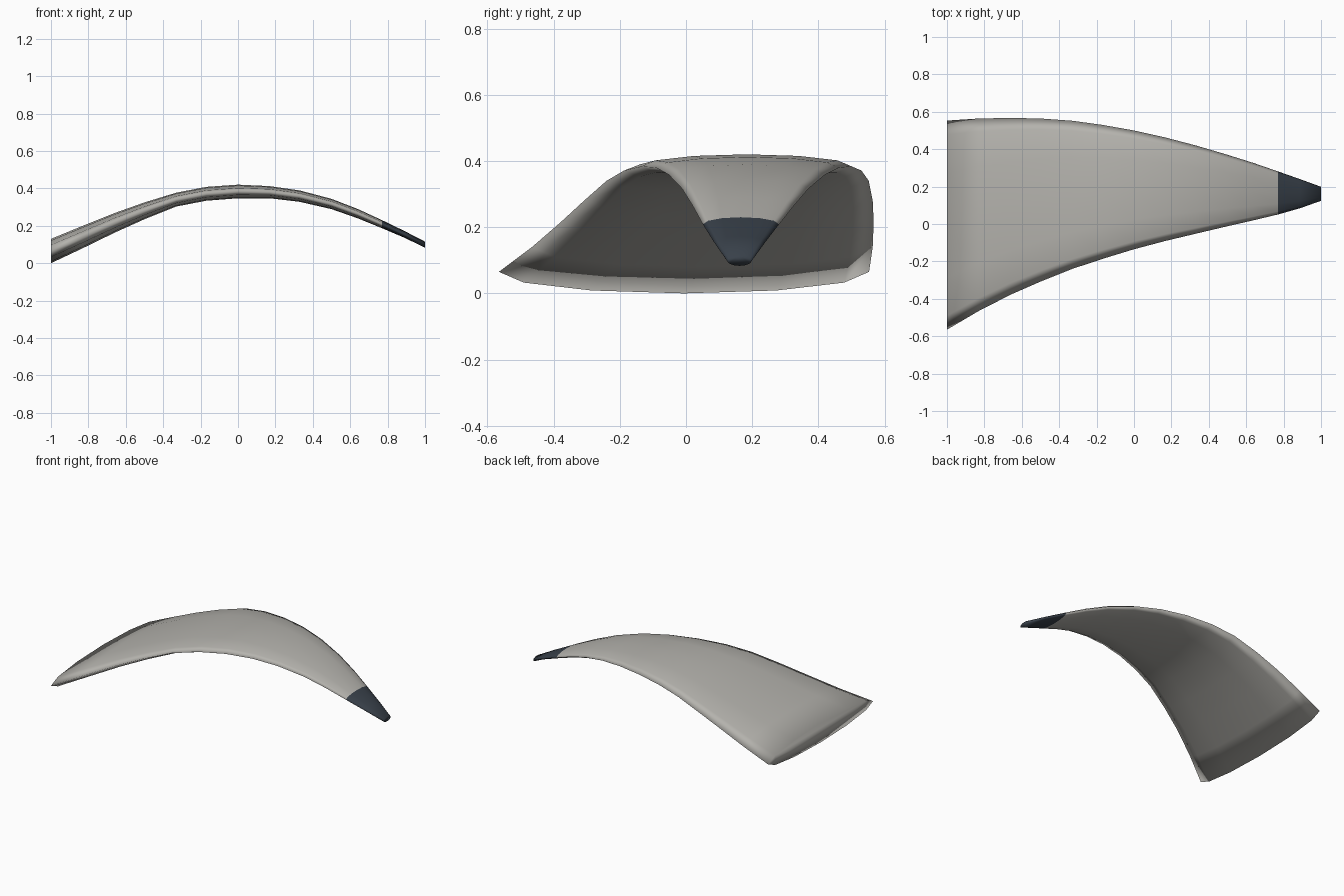
import bpy, bmesh, math

if "Cube" in bpy.data.objects:
    bpy.data.objects.remove(bpy.data.objects["Cube"])

SIDES = 12       # points around each elliptical section
TIP_START = 0.77  # x where the dark tip begins


def material(name, rgb):
    m = bpy.data.materials.new(name)
    m.diffuse_color = (*rgb, 1)
    m.use_nodes = True
    m.node_tree.nodes["Principled BSDF"].inputs["Base Color"].default_value = m.diffuse_color
    return m


# Sections along the span: x, y low, y high, z bottom, z top
stations = [
    (-1.00, -0.565, 0.553, 0.000, 0.130),
    (-0.83, -0.465, 0.564, 0.080, 0.200),
    (-0.66, -0.378, 0.567, 0.163, 0.268),
    (-0.50, -0.308, 0.564, 0.235, 0.325),
    (-0.33, -0.240, 0.552, 0.303, 0.377),
    (-0.17, -0.187, 0.530, 0.334, 0.408),
    (0.00, -0.135, 0.500, 0.347, 0.420),
    (0.17, -0.090, 0.462, 0.347, 0.412),
    (0.33, -0.052, 0.420, 0.328, 0.389),
    (0.50, -0.012, 0.370, 0.289, 0.344),
    (0.64, 0.020, 0.326, 0.240, 0.290),
    (TIP_START, 0.051, 0.281, 0.187, 0.230),
    (0.89, 0.085, 0.239, 0.136, 0.172),
    (1.00, 0.124, 0.199, 0.083, 0.115),
]

# Curved tapering wing, lofted through the sections
bm = bmesh.new()
rings = []
for x, y0, y1, z0, z1 in stations:
    ring = []
    for i in range(SIDES):
        a = 2 * math.pi * i / SIDES
        ring.append(bm.verts.new((x,
                                  (y0 + y1) / 2 + (y1 - y0) / 2 * math.cos(a),
                                  (z0 + z1) / 2 + (z1 - z0) / 2 * math.sin(a))))
    rings.append(ring)
for a, b in zip(rings, rings[1:]):
    for i in range(SIDES):
        j = (i + 1) % SIDES
        bm.faces.new((a[i], a[j], b[j], b[i]))
bm.faces.new(rings[0])
bm.faces.new(rings[-1])
bmesh.ops.recalc_face_normals(bm, faces=bm.faces)

# Dark tip beyond its start line, smooth all over
for f in bm.faces:
    f.smooth = True
    f.material_index = 1 if f.calc_center_median().x > TIP_START else 0

mesh = bpy.data.meshes.new("wing")
bm.to_mesh(mesh)
bm.free()
mesh.materials.append(material("warm light grey", (0.46, 0.45, 0.42)))
mesh.materials.append(material("dark slate", (0.04, 0.052, 0.068)))
wing = bpy.data.objects.new("wing", mesh)
bpy.context.collection.objects.link(wing)
